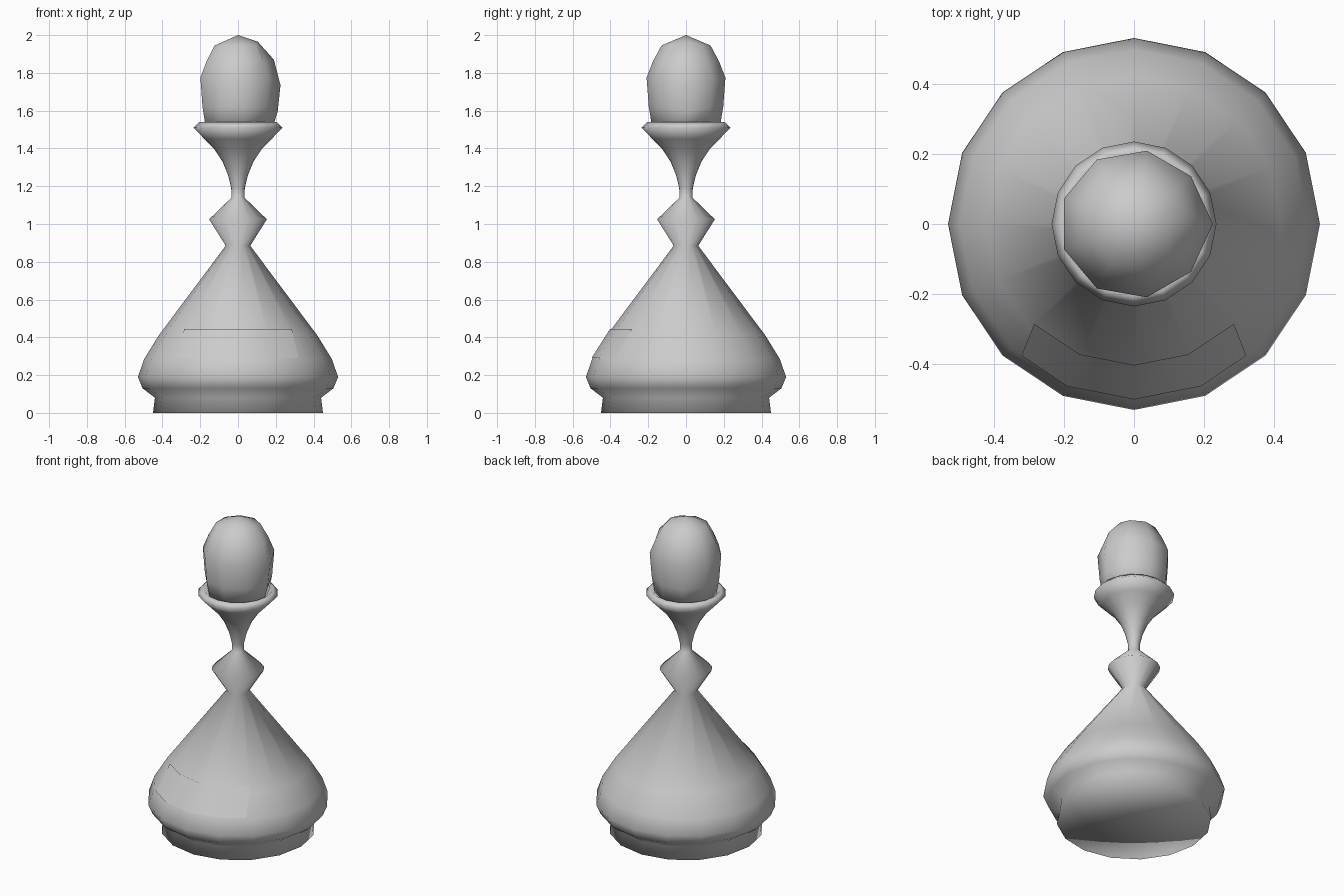
import bpy
import bmesh
from math import cos, sin, radians, tau

cube = bpy.data.objects.get("Cube")
if cube:
    bpy.data.objects.remove(cube, do_unlink=True)

# Single grey finish
grey = bpy.data.materials.new("plain_grey")
grey.use_nodes = True
grey.diffuse_color = (0.6, 0.6, 0.6, 1)
grey.node_tree.nodes["Principled BSDF"].inputs["Base Color"].default_value = (0.6, 0.6, 0.6, 1)


def finish(name, bm):
    bmesh.ops.recalc_face_normals(bm, faces=bm.faces)
    for face in bm.faces:
        face.smooth = True
    mesh = bpy.data.meshes.new(name)
    bm.to_mesh(mesh)
    bm.free()
    mesh.materials.append(grey)
    obj = bpy.data.objects.new(name, mesh)
    bpy.context.collection.objects.link(obj)
    return obj


def lathe(name, profile_at, bottom, top, sides):
    """Revolve (radius, height) points; profile_at gives the profile of each side."""
    bm = bmesh.new()
    columns = []
    for i in range(sides):
        a = tau * i / sides
        columns.append([bm.verts.new((r * cos(a), r * sin(a), z)) for r, z in profile_at(i)])
    low = bm.verts.new((0, 0, bottom))
    high = bm.verts.new((0, 0, top))
    for i in range(sides):
        a, b = columns[i], columns[(i + 1) % sides]
        for j in range(len(a) - 1):
            bm.faces.new((a[j], b[j], b[j + 1], a[j + 1]))
        bm.faces.new((low, b[0], a[0]))
        bm.faces.new((high, a[-1], b[-1]))
    return finish(name, bm)


# Turned body: foot, bulge, cone, bead, slender neck and cupped collar
body = [
    (0.45, 0), (0.44, 0.08), (0.505, 0.13), (0.53, 0.19), (0.497, 0.285),
    (0.42, 0.41), (0.065, 0.885), (0.153, 1.025), (0.034, 1.14), (0.036, 1.19),
    (0.053, 1.26), (0.082, 1.33), (0.125, 1.395), (0.178, 1.45),
    (0.235, 1.51), (0.205, 1.54), (0.15, 1.5),
]
lathe("turned_body", lambda i: body, 0, 1.5, 16)

# Egg-shaped head with one fuller ridge on its left side
egg = [(0.18, 1.5), (0.2, 1.62), (0.212, 1.775), (0.178, 1.86), (0.132, 1.945)]
ridge = [(0.18, 1.5), (0.21, 1.595), (0.225, 1.735), (0.19, 1.87), (0.105, 1.965)]
lathe("head", lambda i: egg if i else ridge, 1.5, 2, 9)

# Thin curved plate on the front of the bulge
bm = bmesh.new()
rows = []
for radius, height, end, end_radius in ((0.5, 0.29, 40.5, 0.493), (0.402, 0.445, 45, 0.402)):
    row = []
    for turn in (-end, -22.5, 0, 22.5, end):
        r = end_radius if abs(turn) == end else radius
        a = radians(turn - 90)
        row.append(bm.verts.new((r * cos(a), r * sin(a), height)))
    rows.append(row)
for i in range(4):
    bm.faces.new((rows[0][i], rows[0][i + 1], rows[1][i + 1], rows[1][i]))
finish("front_plate", bm)
